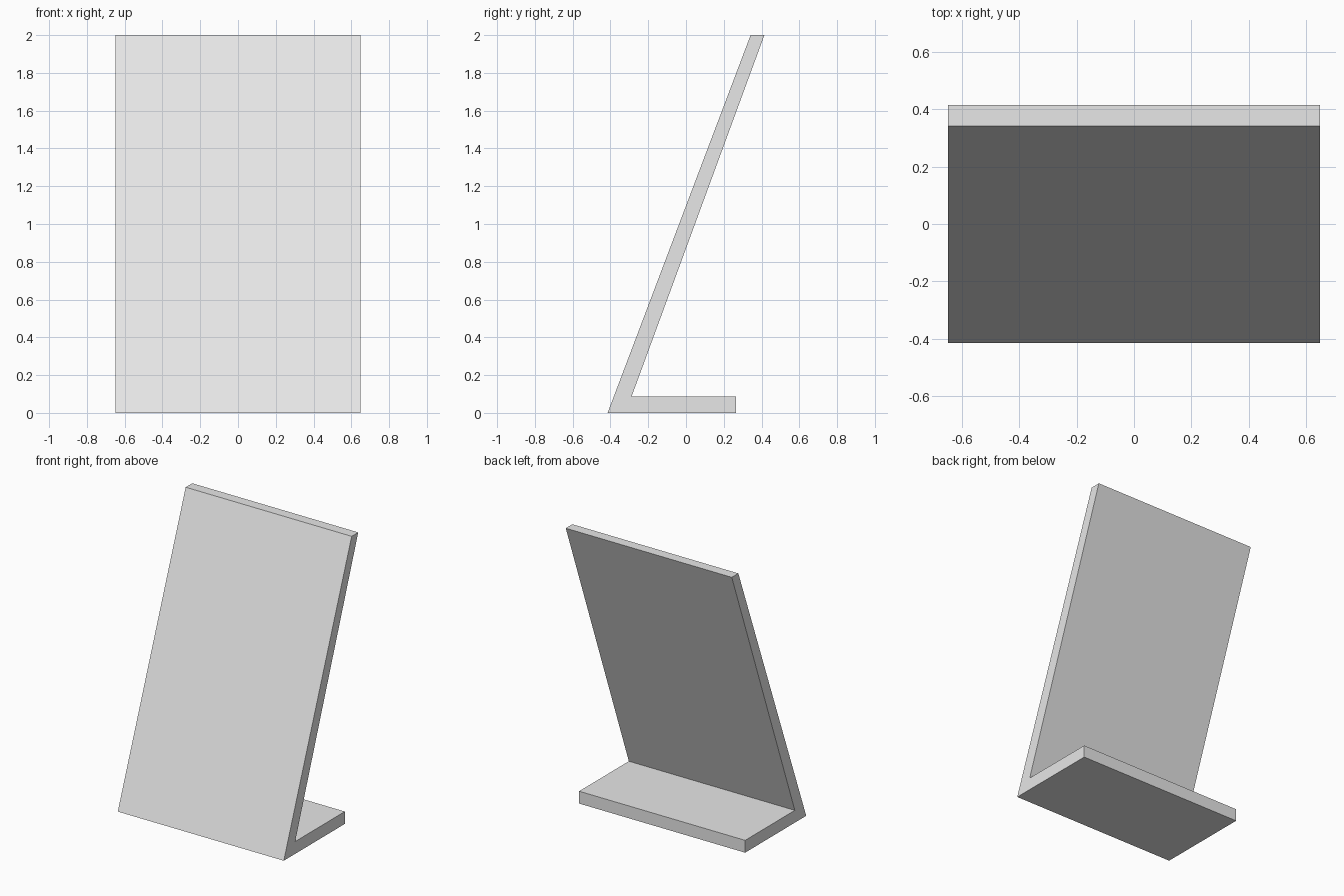
import bpy
import bmesh

default = bpy.data.objects.get("Cube")
if default:
    bpy.data.objects.remove(default, do_unlink=True)

HALF_WIDTH = 0.648

# Plain grey material
GREY = (0.8, 0.8, 0.8, 1.0)
grey = bpy.data.materials.new("light_grey")
grey.use_nodes = True
grey.diffuse_color = GREY
grey.node_tree.nodes["Principled BSDF"].inputs["Base Color"].default_value = GREY


def extrude_profile(name, profile):
    """Extrude a closed (y, z) outline across the full width."""
    bm = bmesh.new()
    face = bm.faces.new([bm.verts.new((-HALF_WIDTH, y, z)) for y, z in profile])
    result = bmesh.ops.extrude_face_region(bm, geom=[face])
    moved = [v for v in result["geom"] if isinstance(v, bmesh.types.BMVert)]
    bmesh.ops.translate(bm, verts=moved, vec=(2 * HALF_WIDTH, 0, 0))
    bmesh.ops.recalc_face_normals(bm, faces=bm.faces)
    mesh = bpy.data.meshes.new(name)
    bm.to_mesh(mesh)
    bm.free()
    mesh.materials.append(grey)
    obj = bpy.data.objects.new(name, mesh)
    bpy.context.collection.objects.link(obj)
    return obj


# Leaning panel and its foot, folded from one sheet
extrude_profile("leaning_panel_stand", [
    (-0.415, 0), (0.266, 0), (0.266, 0.087),
    (-0.288, 0.087), (0.415, 2), (0.342, 2),
])
